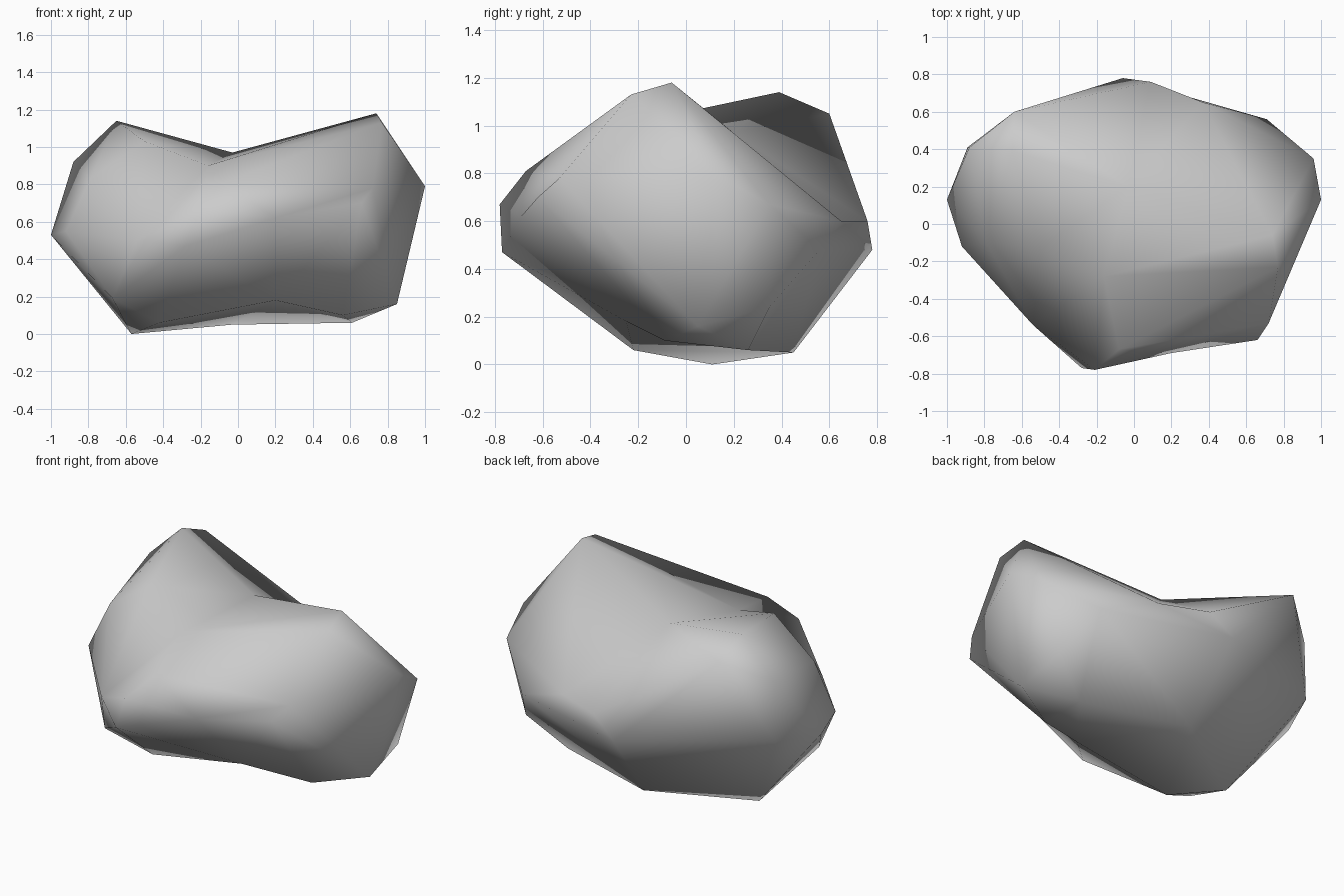
import bpy
import bmesh
from mathutils import Vector

default_cube = bpy.data.objects.get("Cube")
if default_cube:
    bpy.data.objects.remove(default_cube, do_unlink=True)

# Corners that ridges run between
LEFT_PEAK = (.74, -.06, 1.18)
LEFT_SHOULDER = (.77, -.23, 1.13)
LEFT_TIP = (.96, .35, .67)
LEFT_REAR = (.71, .56, .48)
BACK_TOP = (.37, .65, .6)
BACK_LOW = (-.06, .78, .48)
FRONT_TOP = (-.08, -.67, .81)
FRONT_LEFT = (.72, -.53, .78)

# All corners of the boulder, grouped by region
REGIONS = {
    "right_peak": [(-.65, .39, 1.14), (-.64, .6, 1.05), (-.88, .41, .92),
                   (-.5, -.13, 1.03)],
    "left_peak": [LEFT_PEAK, LEFT_SHOULDER],
    "saddle": [(-.03, .2, .97), (-.16, -.28, .9)],
    "right_flank": [(-1, .13, .53), (-.92, -.12, .55), (-.79, -.1, .83),
                    (-.89, .41, .56), (-.54, -.54, .5), (-.67, -.32, .19)],
    "left_flank": [(1, .13, .79), LEFT_TIP, (.85, .05, .16),
                   (.83, .35, .24), LEFT_REAR],
    "front": [(-.21, -.78, .67), (-.28, -.77, .47), FRONT_TOP,
              (.2, -.69, .62), (.66, -.62, .7), FRONT_LEFT],
    "back": [BACK_LOW, (.09, .76, .6), BACK_TOP],
    "underside": [(-.57, .11, 0), (-.42, -.22, .06), (.2, -.25, .18),
                  (.56, -.09, .1), (.61, .26, .06), (-.03, .45, .05)],
}
RIDGES = [(LEFT_PEAK, BACK_TOP), (LEFT_PEAK, LEFT_TIP),
          (BACK_LOW, LEFT_REAR), (FRONT_TOP, FRONT_LEFT),
          (FRONT_TOP, LEFT_SHOULDER)]
CORE = Vector((0, 0, .55))


def make_material(name, colour):
    material = bpy.data.materials.new(name)
    material.use_nodes = True
    material.diffuse_color = colour
    for node in material.node_tree.nodes:
        if node.type == "BSDF_PRINCIPLED":
            node.inputs["Base Color"].default_value = colour
    return material


def run_ridge(bm, start, end):
    """Turn the edge that crosses between two corners so it joins them."""
    for edge in bm.edges:
        across = {vert for face in edge.link_faces for vert in face.verts}
        if across - set(edge.verts) == {start, end}:
            if not any(e.other_vert(start) == end for e in start.link_edges):
                bmesh.ops.rotate_edges(bm, edges=[edge], use_ccw=False)
            return


def build_boulder(name, regions, ridges, material):
    """Skin a ball of directions, then push each corner out to its real place,
    which keeps the dents between the lobes."""
    bm = bmesh.new()
    verts = {}
    for corners in regions.values():
        for corner in corners:
            direction = (Vector(corner) - CORE).normalized()
            verts[corner] = bm.verts.new(direction)
    bmesh.ops.convex_hull(bm, input=list(bm.verts))
    for start, end in ridges:
        run_ridge(bm, verts[start], verts[end])
    for corner, vert in verts.items():
        vert.co = corner
    bmesh.ops.recalc_face_normals(bm, faces=list(bm.faces))
    for face in bm.faces:
        face.smooth = True
    mesh = bpy.data.meshes.new(name)
    bm.to_mesh(mesh)
    bm.free()
    mesh.materials.append(material)
    boulder = bpy.data.objects.new(name, mesh)
    bpy.context.collection.objects.link(boulder)
    return boulder


# One smooth grey stone
stone_grey = make_material("stone_grey", (.6, .6, .6, 1))
build_boulder("boulder", REGIONS, RIDGES, stone_grey)
